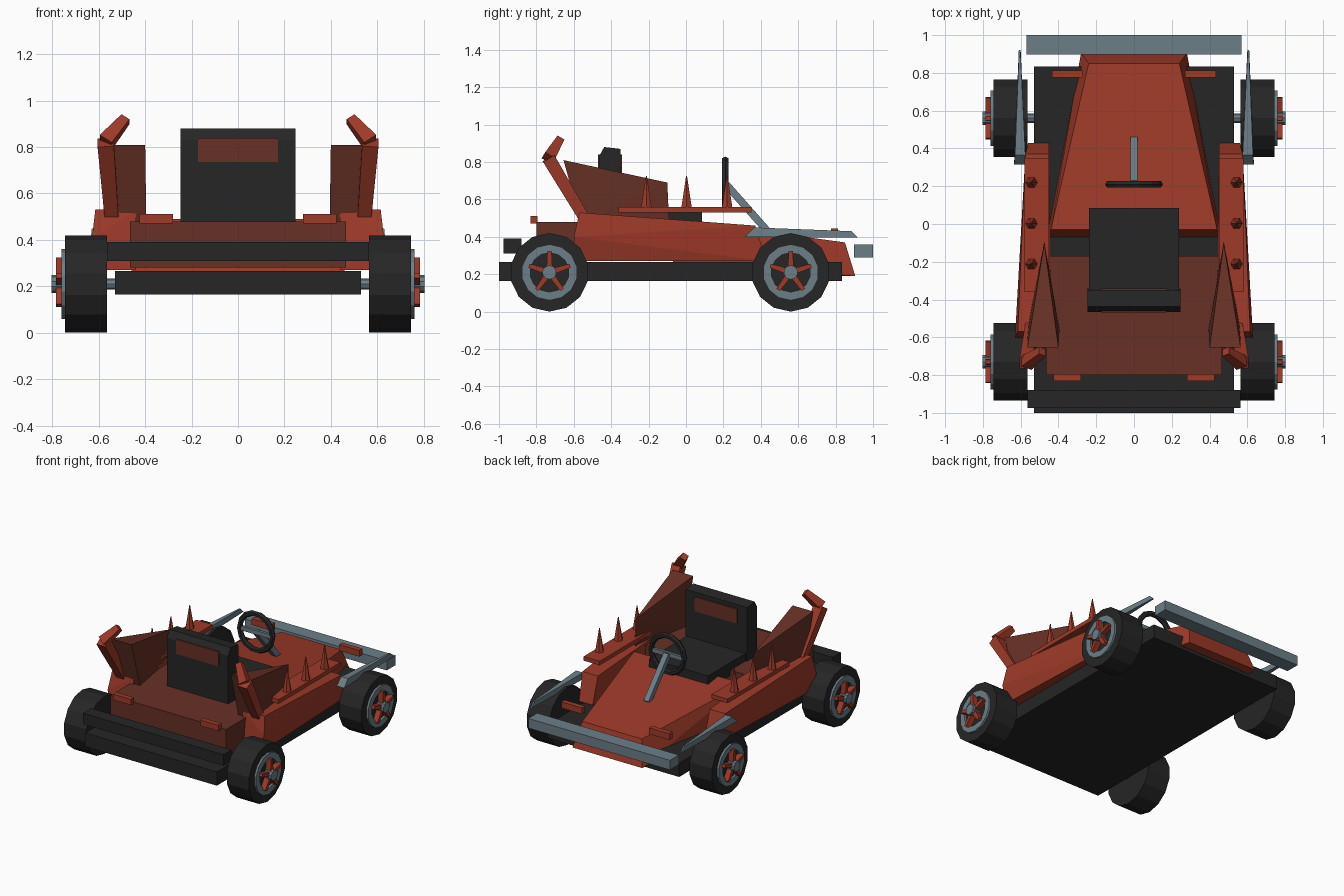
import bpy, bmesh, math
from mathutils import Vector, Matrix

if "Cube" in bpy.data.objects:
    bpy.data.objects.remove(bpy.data.objects["Cube"])


def material(name, rgb):
    m = bpy.data.materials.new(name)
    m.diffuse_color = (*rgb, 1)
    m.use_nodes = True
    m.node_tree.nodes["Principled BSDF"].inputs["Base Color"].default_value = m.diffuse_color
    return m


RED = material("rust red", (0.34, 0.042, 0.022))
DARK = material("dark brown red", (0.135, 0.03, 0.019))
BLACK = material("rubber black", (0.019, 0.019, 0.019))
STEEL = material("blue grey steel", (0.15, 0.21, 0.245))


def finish(name, bm, mat):
    bmesh.ops.recalc_face_normals(bm, faces=bm.faces)
    me = bpy.data.meshes.new(name)
    bm.to_mesh(me)
    bm.free()
    me.materials.append(mat)
    ob = bpy.data.objects.new(name, me)
    bpy.context.collection.objects.link(ob)
    return ob


def hull(name, pts, mat):
    """Solid convex block around a few corner points."""
    bm = bmesh.new()
    for p in pts:
        bm.verts.new(p)
    bmesh.ops.convex_hull(bm, input=bm.verts)
    bmesh.ops.dissolve_limit(bm, angle_limit=0.01, verts=bm.verts, edges=bm.edges)
    return finish(name, bm, mat)


def box(name, x, y, z, mat):
    return hull(name, [(a, b, c) for a in x for b in y for c in z], mat)


def beam(name, a, b, ra, rb, mat, n=4, up=(1, 0, 0), spin=0.0):
    """Straight n-sided bar or cone from a to b."""
    a, b = Vector(a), Vector(b)
    d = (b - a).normalized()
    u = Vector(up)
    u = (u - d * u.dot(d)).normalized()
    v = d.cross(u)
    pts = []
    for c, r in ((a, ra), (b, rb)):
        for i in range(n):
            t = spin + 2 * math.pi * i / n
            pts.append(c + r * (math.cos(t) * u + math.sin(t) * v))
    return hull(name, pts, mat)


def lathe_ring(name, profile, n, mat, matrix):
    """Closed (radius, height) profile swept round local z."""
    bm = bmesh.new()
    rings = [[bm.verts.new(matrix @ Vector((r * math.cos(2 * math.pi * i / n),
                                            r * math.sin(2 * math.pi * i / n), h)))
              for r, h in profile] for i in range(n)]
    k = len(profile)
    for i in range(n):
        p, q = rings[i], rings[(i + 1) % n]
        for j in range(k):
            bm.faces.new((p[j], p[(j + 1) % k], q[(j + 1) % k], q[j]))
    return finish(name, bm, mat)


# chassis, bumpers and rear body
box("chassis", (-.53, .53), (-1, .835), (.165, .265), BLACK)
box("rear_bumper", (-.565, .565), (-.975, -.88), (.31, .39), BLACK)
box("front_bumper", (-.57, .57), (.897, 1), (.29, .36), STEEL)
box("rear_body", (-.465, .465), (-.80, -.17), (.28, .48), DARK)

# tapered hood with slanted nose
hood = []
for s in (-1, 1):
    hood += [(s * .24, .85, .37), (s * .28, .905, .19), (s * .29, .82, .19),
             (s * .44, -.03, .49), (s * .46, -.07, .26)]
hull("hood", hood, RED)

# seat
back = [(-.465, .47), (-.465, .83), (-.437, .88), (-.35, .87), (-.345, .47)]
hull("seat_back", [(x, y, z) for x in (-.247, .247) for y, z in back], BLACK)
box("seat_base", (-.237, .237), (-.36, .085), (.44, .535), BLACK)
box("seat_panel_rear", (-.172, .172), (-.47, -.44), (.735, .84), DARK)
box("seat_panel_front", (-.172, .172), (-.36, -.342), (.735, .84), DARK)

# steering wheel and column
turn = Matrix.Translation((0, .21, .68)) @ Matrix.Rotation(math.pi / 2, 4, 'X')
tube = [(.133 + .02 * math.cos(t * math.pi / 3), .02 * math.sin(t * math.pi / 3)) for t in range(6)]
lathe_ring("steering_wheel", tube, 14, BLACK, turn)
box("steering_crossbar", (-.12, .12), (.2, .22), (.665, .695), STEEL)
beam("steering_column", (0, .215, .68), (0, .445, .42), .028, .028, STEEL, spin=math.pi / 4)

# axles
for nm, y in (("rear", -.73), ("front", .56)):
    beam(nm + "_axle", (-.75, y, .21), (.75, y, .21), .024, .024, STEEL, n=8, up=(0, 0, 1))

for s, side in ((-1, "left"), (1, "right")):
    # side pod
    hull(side + "_side_pod", [
        (s * .44, -.57, .53), (s * .615, -.57, .53), (s * .44, -.60, .27), (s * .63, -.60, .40),
        (s * .60, -.60, .27), (s * .45, .37, .46), (s * .575, .37, .46),
        (s * .45, .43, .27), (s * .56, .43, .27)], RED)

    # spiked rail
    box(side + "_spike_rail", (s * .45, s * .58), (-.36, .35), (.53, .56), RED)
    for i, y in enumerate((-.212, .003, .22)):
        beam(f"{side}_spike_{i}", (s * .543, y, .545), (s * .543, y, .725), .034, .003, RED, n=6)

    # wedge fin beside the seat
    hull(side + "_fin", [
        (s * .475, -.10, .69), (s * .475, -.09, .47),
        (s * .40, -.655, .81), (s * .565, -.655, .81),
        (s * .395, -.56, .47), (s * .565, -.56, .47)], DARK)

    # bent horn: lower and upper segment
    root, bend, tip = (s * .545, -.55, .51), (s * .57, -.735, .82), (s * .485, -.675, .92)
    beam(side + "_horn_lower", root, bend, .042, .05, RED, spin=math.pi / 4)
    beam(side + "_horn_upper", bend, tip, .045, .03, RED, spin=math.pi / 4)

    # front fender blade
    hull(side + "_fender_blade", [
        (s * .575, .315, .40), (s * .635, .315, .40), (s * .575, .365, .45), (s * .63, .365, .45),
        (s * .60, .885, .43), (s * .61, .885, .43), (s * .60, .92, .395), (s * .61, .92, .395)], STEEL)

    # lamps
    box(side + "_rear_lamp", (s * .28, s * .425), (-.832, -.795), (.47, .512), RED)
    box(side + "_front_lamp", (s * .27, s * .435), (.775, .812), (.40, .445), RED)

    # wheels
    for nm, y in (("rear", -.73), ("front", .56)):
        tag = f"{side}_{nm}"
        beam(tag + "_tyre", (s * .565, y, .21), (s * .745, y, .21), .21, .21, BLACK, n=14, up=(0, 0, 1))
        axis = Matrix.Translation((0, y, .21)) @ Matrix.Rotation(-math.pi / 2, 4, 'Y')
        rim = [(.105, -s * .74), (.15, -s * .74), (.15, -s * .76), (.105, -s * .76)]
        lathe_ring(tag + "_rim", rim, 14, STEEL, axis)
        for k in range(5):
            t = math.pi / 2 + k * 2 * math.pi / 5
            c, w = Vector((0, math.cos(t), math.sin(t))), Vector((0, -math.sin(t), math.cos(t)))
            o = Vector((0, y, .21))
            hull(f"{tag}_spoke_{k}", [o + c * r + w * q + Vector((s * x, 0, 0))
                                      for r, h in ((.02, .016), (.115, .011))
                                      for q in (-h, h) for x in (.74, .785)], RED)
        beam(tag + "_hub", (s * .74, y, .21), (s * .803, y, .21), .038, .038, STEEL, n=10, up=(0, 0, 1))
